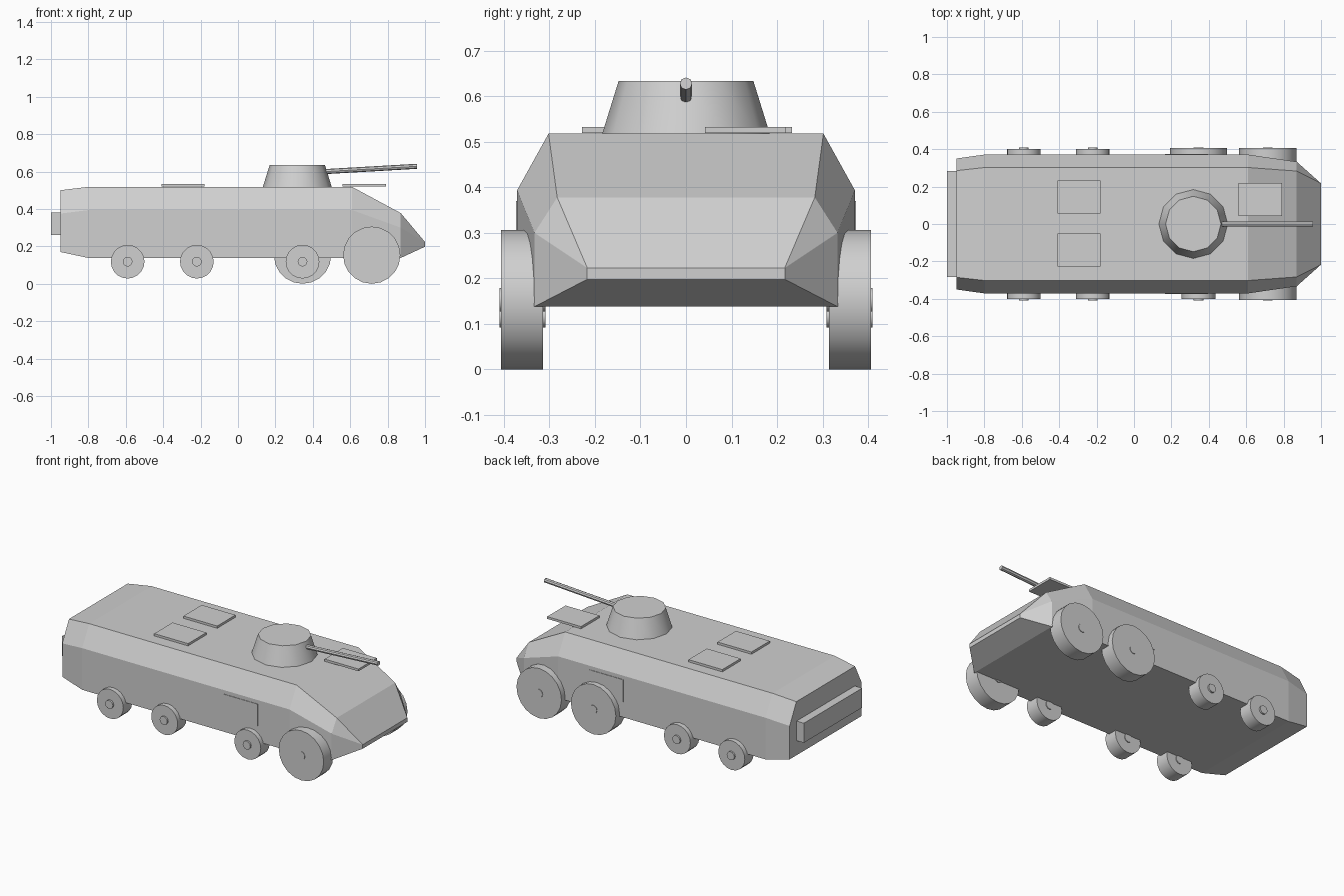
import bpy
import bmesh
import math
from mathutils import Vector

if "Cube" in bpy.data.objects:
    bpy.data.objects.remove(bpy.data.objects["Cube"], do_unlink=True)

GREY = (0.63, 0.63, 0.63, 1)
paint = bpy.data.materials.new("plain grey")
paint.use_nodes = True
paint.diffuse_color = GREY
paint.node_tree.nodes["Principled BSDF"].inputs["Base Color"].default_value = GREY


def add_object(name, bm, smooth=False):
    bmesh.ops.recalc_face_normals(bm, faces=bm.faces[:])
    mesh = bpy.data.meshes.new(name)
    bm.to_mesh(mesh)
    bm.free()
    mesh.materials.append(paint)
    obj = bpy.data.objects.new(name, mesh)
    bpy.context.collection.objects.link(obj)
    if smooth:
        bpy.ops.object.select_all(action="DESELECT")
        obj.select_set(True)
        bpy.context.view_layer.objects.active = obj
        bpy.ops.object.shade_smooth_by_angle(angle=math.radians(40))
    return obj


def box(name, low, high):
    low, high = Vector(low), Vector(high)
    bm = bmesh.new()
    bmesh.ops.create_cube(bm, size=1)
    for v in bm.verts:
        v.co = (low + high) / 2 + v.co * (high - low)
    return add_object(name, bm)


def rod(name, start, end, r1, r2, sides):
    """Round part running from start to end."""
    start, end = Vector(start), Vector(end)
    axis = end - start
    bm = bmesh.new()
    bmesh.ops.create_cone(bm, cap_ends=True, segments=sides,
                          radius1=r1, radius2=r2, depth=axis.length)
    turn = axis.to_track_quat("Z", "Y")
    for v in bm.verts:
        v.co = (start + end) / 2 + turn @ v.co
    return add_object(name, bm, smooth=True)


# Hull: cross-sections from rear to nose, as x and (y, z) of sill, shoulder, roof edge
sections = [
    (-0.95, [(0.35, 0.17), (0.35, 0.375), (0.285, 0.50)]),
    (-0.80, [(0.371, 0.138), (0.371, 0.394), (0.302, 0.518)]),
    (0.61, [(0.371, 0.138), (0.371, 0.394), (0.302, 0.518)]),
    (0.87, [(0.333, 0.138), (0.333, 0.30), (0.283, 0.378)]),
    (1.00, [(0.217, 0.198), (0.217, 0.223), (0.217, 0.223)]),
]
bm = bmesh.new()
rings = []
for x, half in sections:
    loop = half + [(-y, z) for y, z in reversed(half)]
    rings.append([bm.verts.new((x, y, z)) for y, z in loop])
for a, b in zip(rings, rings[1:]):
    for i in range(len(a)):
        j = (i + 1) % len(a)
        bm.faces.new((a[i], a[j], b[j], b[i]))
bm.faces.new(rings[0])
bm.faces.new(rings[-1])
bmesh.ops.remove_doubles(bm, verts=bm.verts[:], dist=0.0005)
add_object("hull", bm)

# Rear storage box
box("rear_box", (-1.0, -0.283, 0.26), (-0.945, 0.283, 0.38))

# Roof hatches
for name, x, y in (("roof_hatch_left", -0.41, 0.055),
                   ("roof_hatch_right", -0.41, -0.228),
                   ("driver_hatch", 0.56, 0.042)):
    box(name, (x, y, 0.519), (x + 0.23, y + 0.178, 0.533))

# Side doors
for side, s in (("left", 1), ("right", -1)):
    ys = sorted((s * 0.366, s * 0.374))
    box("side_door_" + side, (0.165, ys[0], 0.235), (0.395, ys[1], 0.37))

# Turret and gun
rod("turret", (0.317, 0, 0.515), (0.317, 0, 0.634), 0.185, 0.148, 12)
rod("gun_barrel", (0.40, 0, 0.596), (0.957, 0, 0.628), 0.0135, 0.0135, 8)

# Wheels: the left side has two large wheels, the right side one
for side, s, large in (("left", 1, (0.345, 0.715)), ("right", -1, (0.715,))):
    for n, x in enumerate((0.715, 0.345, -0.22, -0.59), 1):
        if x in large:
            radius, z, outer = 0.153, 0.153, 0.407
        else:
            radius, z, outer = 0.09, 0.118, 0.40
        rod(f"wheel_{side}_{n}", (x, s * 0.314, z), (x, s * outer, z),
            radius, radius, 20)
        rod(f"hub_{side}_{n}", (x, s * 0.309, z), (x, s * 0.41, z),
            0.026, 0.026, 12)
